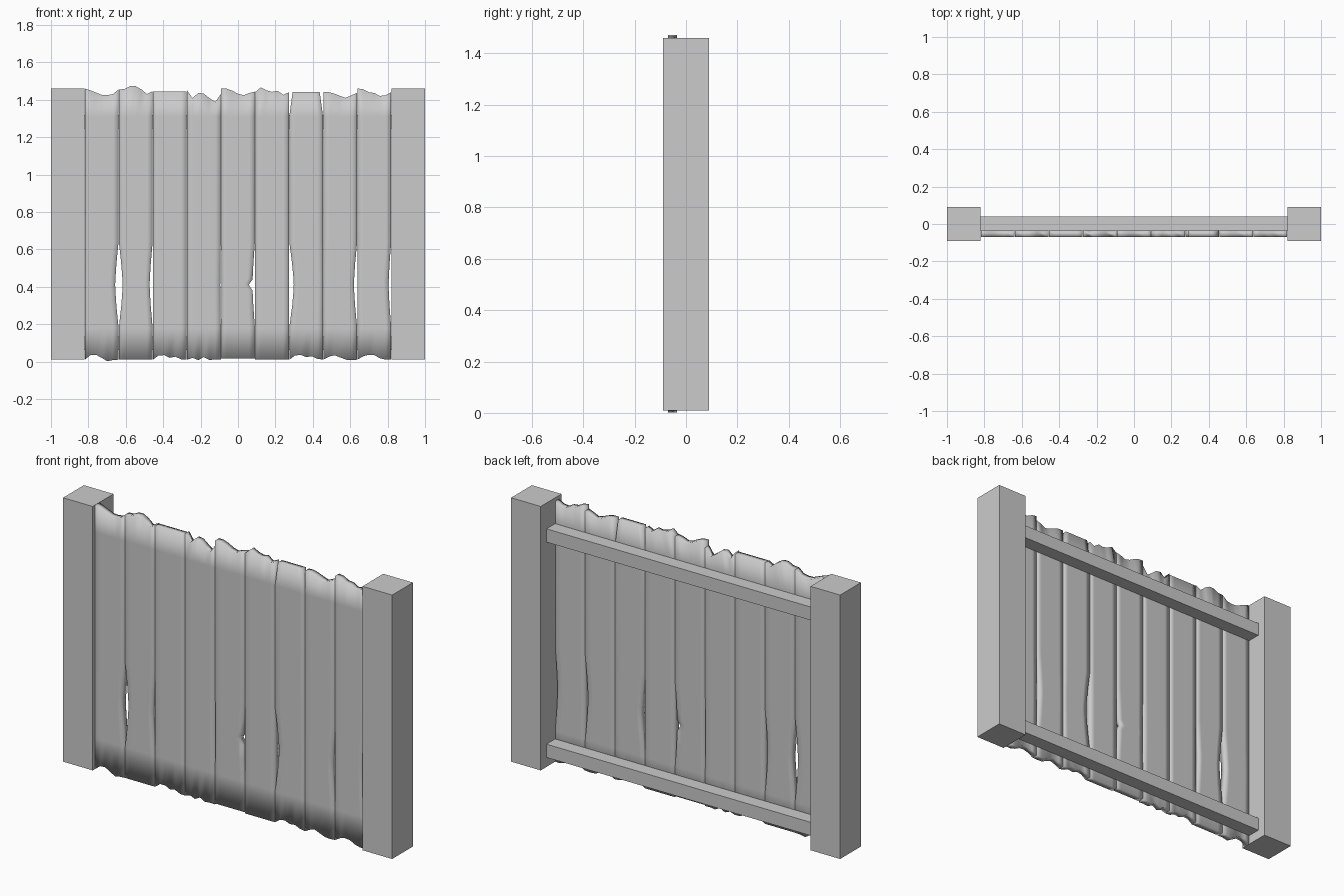
import bpy, bmesh

if "Cube" in bpy.data.objects:
    bpy.data.objects.remove(bpy.data.objects["Cube"])


def box(name, x0, x1, y0, y1, z0, z1):
    bpy.ops.mesh.primitive_cube_add(size=1, location=((x0 + x1) / 2, (y0 + y1) / 2, (z0 + z1) / 2))
    ob = bpy.context.object
    ob.name = name
    ob.scale = (x1 - x0, y1 - y0, z1 - z0)
    bpy.ops.object.transform_apply(location=False, rotation=False, scale=True)
    return ob


# Square posts
for side, x in (("left", -0.91), ("right", 0.91)):
    box(f"{side}_post", x - 0.09, x + 0.09, -0.09, 0.09, 0.01, 1.46)

# Back rails
for level, z in (("lower", 0.062), ("upper", 1.245)):
    box(f"{level}_rail", -0.82, 0.82, -0.036, 0.04, z, z + 0.073)

# Weathered planks: heights of the worn top and bottom ends in millimetres,
# then depth of chips on the left and right edges
FLAT = [10] * 7
planks = [
    ([1460, 1450, 1438, 1426, 1424, 1430, 1455], [10, 34, 36, 20, 2, 8, 10], 0, 0.018),
    ([1455, 1457, 1472, 1472, 1455, 1430, 1445], FLAT, 0.02, 0.016),
    ([1443] * 7, [10, 33, 34, 20, 26, 12, 10], 0, 0),
    ([1450, 1408, 1437, 1432, 1408, 1388, 1430], [10, 20, 8, 24, 8, 12, 10], 0, 0.003),
    ([1460, 1459, 1448, 1432, 1424, 1436, 1443], [16] * 7, 0.003, 0.013),
    ([1440, 1466, 1450, 1442, 1447, 1426, 1440], FLAT, 0, 0),
    ([1442] * 7, [10, 32, 36, 24, 28, 15, 10], 0.024, 0),
    ([1440, 1440, 1432, 1420, 1410, 1424, 1436], [10, 26, 34, 22, 10, 8, 10], 0, 0.017),
    ([1460, 1456, 1440, 1436, 1420, 1424, 1440], [10, 28, 36, 34, 18, 10, 10], 0, 0.014),
]
# Height of each row and how deep the edge chip is there
rows = [(0.18, 0), (0.30, 0.65), (0.38, 0.95), (0.41, 1), (0.44, 0.95), (0.53, 0.6), (0.64, 0), (1.31, 0)]
W, COLS, Y_FRONT, Y_BACK = 1.64 / 9, 7, -0.07, -0.035

for i, (top, bottom, chip_l, chip_r) in enumerate(planks):
    x0, x1 = -0.82 + i * W + 0.0008, -0.82 + (i + 1) * W - 0.0008
    n = len(rows) + 2
    bm = bmesh.new()
    grids = []
    for y in (Y_FRONT, Y_BACK):
        g = []
        for r in range(n):
            k = rows[r - 1][1] if 0 < r < n - 1 else 0
            l, rt = x0 + chip_l * k, x1 - chip_r * k
            if i == 6 and r == n - 1:      # split top corners
                l, rt = l + 0.018, rt - 0.018
            if i == 4 and r == 4:          # deep nick
                rt -= 0.02
            line = []
            for c in range(COLS):
                z = bottom[c] / 1000 if r == 0 else top[c] / 1000 if r == n - 1 else rows[r - 1][0]
                line.append(bm.verts.new((l + (rt - l) * c / (COLS - 1), y, z)))
            g.append(line)
        for r in range(n - 1):
            for c in range(COLS - 1):
                bm.faces.new((g[r][c], g[r][c + 1], g[r + 1][c + 1], g[r + 1][c]))
        grids.append(g)
    loops = [g[0] + [row[-1] for row in g[1:]] + g[-1][-2::-1] + [row[0] for row in g[-2:0:-1]] for g in grids]
    a, b = loops
    for j in range(len(a)):
        bm.faces.new((a[j - 1], a[j], b[j], b[j - 1]))
    bmesh.ops.recalc_face_normals(bm, faces=bm.faces[:])
    for f in bm.faces:
        f.smooth = True
    me = bpy.data.meshes.new(f"plank_{i + 1}")
    bm.to_mesh(me)
    bm.free()
    bpy.context.collection.objects.link(bpy.data.objects.new(f"plank_{i + 1}", me))
